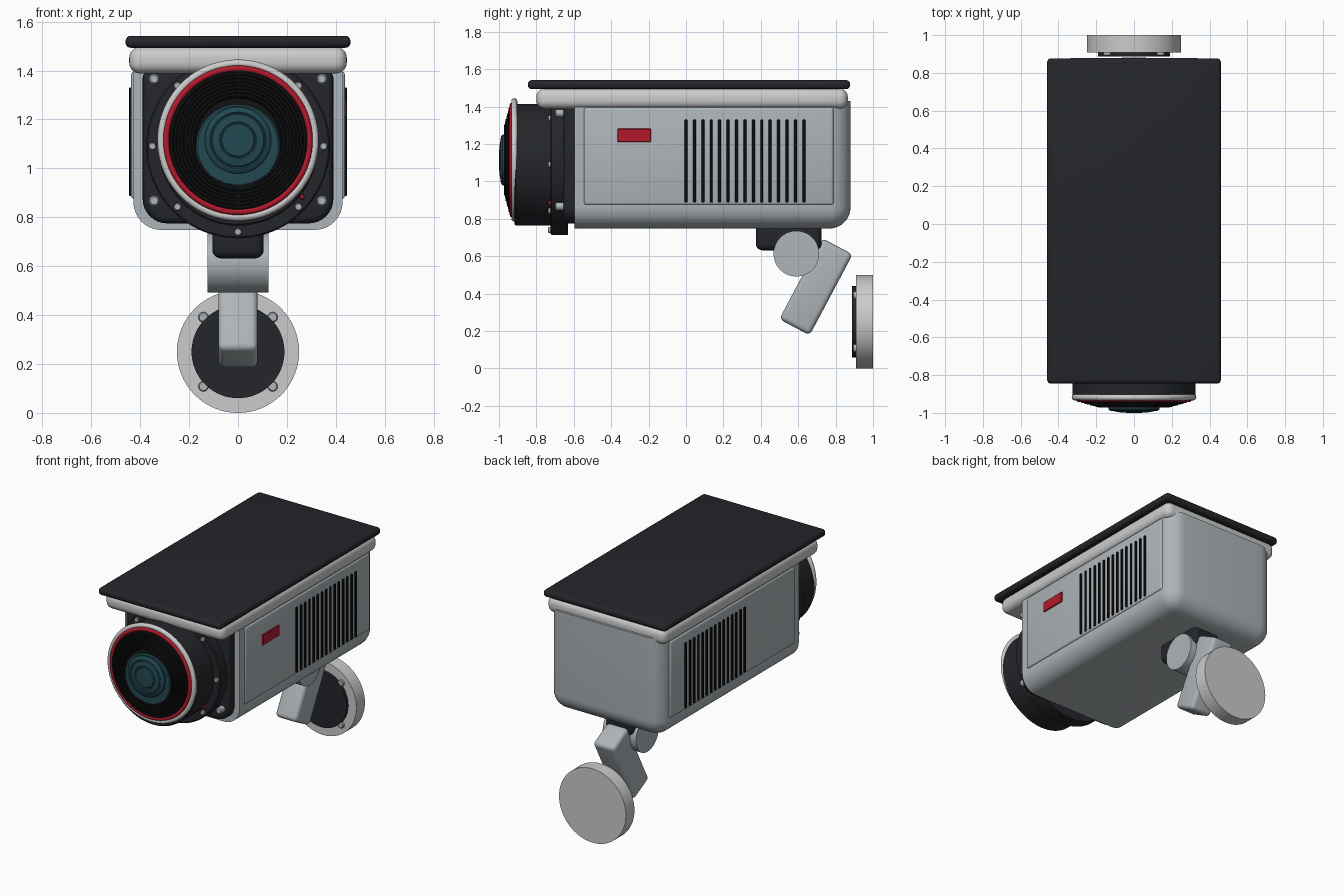
import bpy, bmesh, math
from mathutils import Matrix, Vector

if "Cube" in bpy.data.objects:
    bpy.data.objects.remove(bpy.data.objects["Cube"])


def material(name, rgb):
    m = bpy.data.materials.new(name)
    m.diffuse_color = (*rgb, 1)
    m.use_nodes = True
    m.node_tree.nodes["Principled BSDF"].inputs["Base Color"].default_value = m.diffuse_color
    return m


GREY = material("body_grey", (0.42, 0.46, 0.48))
DARK = material("dark", (0.018, 0.019, 0.023))
BLACK = material("black", (0.006, 0.006, 0.007))
RED = material("red", (0.45, 0.01, 0.025))
TEAL = material("lens_teal", (0.016, 0.065, 0.085))


def finish(name, bm, mat):
    bmesh.ops.remove_doubles(bm, verts=bm.verts, dist=1e-5)
    bmesh.ops.recalc_face_normals(bm, faces=bm.faces)
    me = bpy.data.meshes.new(name)
    bm.to_mesh(me)
    bm.free()
    ob = bpy.data.objects.new(name, me)
    bpy.context.collection.objects.link(ob)
    if mat:
        me.materials.append(mat)
    bpy.ops.object.select_all(action='DESELECT')
    ob.select_set(True)
    bpy.context.view_layer.objects.active = ob
    bpy.ops.object.shade_smooth_by_angle(angle=math.radians(35))
    return ob


def box(name, lo, hi, mat=None, bevel=0, seg=4, pick=None, corner=0, tilt=0):
    """Box from two corners; `pick` edges get the big `corner` radius, all sharp edges get `bevel`."""
    lo, hi = Vector(lo), Vector(hi)
    bm = bmesh.new()
    bmesh.ops.create_cube(bm, size=1)
    bmesh.ops.scale(bm, vec=hi - lo, verts=bm.verts)
    c = (lo + hi) / 2
    if pick:
        es = [e for e in bm.edges if pick(*(v.co + c for v in e.verts))]
        bmesh.ops.bevel(bm, geom=es, offset=corner, segments=8, profile=0.5, affect='EDGES')
    if bevel:
        es = [e for e in bm.edges if e.calc_face_angle(0) > 0.6]
        bmesh.ops.bevel(bm, geom=es, offset=bevel, segments=seg, profile=0.5, affect='EDGES')
    bmesh.ops.transform(bm, matrix=Matrix.Translation(c) @ Matrix.Rotation(tilt, 4, 'X'), verts=bm.verts)
    return finish(name, bm, mat)


def lathe(name, pts, centre, mat=None, axis='Y', steps=64, closed=False):
    """Revolve (radius, position) points about the Y or X axis through `centre`."""
    bm = bmesh.new()
    vs = [bm.verts.new((r, a, 0)) for r, a in pts]
    es = [bm.edges.new(p) for p in zip(vs, vs[1:])]
    if closed:
        es.append(bm.edges.new((vs[-1], vs[0])))
    bmesh.ops.spin(bm, geom=vs + es, cent=(0, 0, 0), axis=(0, 1, 0), angle=2 * math.pi, steps=steps)
    if axis == 'X':
        bmesh.ops.rotate(bm, matrix=Matrix.Rotation(math.pi / 2, 3, 'Z'), verts=bm.verts)
    bmesh.ops.translate(bm, vec=centre, verts=bm.verts)
    return finish(name, bm, mat)


def disc(name, r, y0, y1, x, z, mat=None, edge=0.0, steps=64):
    pts = [(0, y1), (r, y1), (r, y0 + edge), (r - edge, y0), (0, y0)]
    return lathe(name, pts, (x, 0, z), mat, steps=steps)


def ring(name, R, r, y, z, mat, stretch=1.0):
    pts = [(R + r * math.cos(t), y + stretch * r * math.sin(t))
           for t in (i * math.pi / 6 for i in range(12))]
    return lathe(name, pts, (0, 0, z), mat, closed=True, steps=80)


# Roof plate and lighter rim below it
box("sunshield", (-0.46, -0.845, 1.493), (0.46, 0.877, 1.542), DARK, 0.021)
box("shield_rim", (-0.445, -0.80, 1.388), (0.445, 0.865, 1.497), None, 0.045, 6)

# Housing: rounded below and at the back
box("housing", (-0.428, -0.595, 0.748), (0.428, 0.88, 1.43), GREY,
    pick=lambda a, b: (a.z < 1 and b.z < 1 and not (a.y < 0 and b.y < 0))
    or (a.y > 0 and b.y > 0 and abs(a.x - b.x) < 0.1), corner=0.115)

# Dark front face
box("front_bezel", (-0.39, -0.656, 0.775), (0.39, -0.56, 1.40), DARK, 0.03, 4,
    pick=lambda a, b: a.z < 1 and b.z < 1 and abs(a.y - b.y) > 0.01, corner=0.10)

# Side panels with vent slots
for s, side in ((-1, "left"), (1, "right")):
    def span(a, b):
        return min(s * a, s * b), max(s * a, s * b)
    x0, x1 = span(0.40, 0.437)
    box(f"side_panel_{side}", (x0, -0.545, 0.875), (x1, 0.788, 1.395), GREY, 0.012, 3)
    x0, x1 = span(0.42, 0.446)
    for i in range(15):
        y = 0.045 * i
        box(f"vent_{side}_{i + 1}", (x0, y - 0.008, 0.888), (x1, y + 0.008, 1.33), BLACK, 0.003, 1)
box("side_badge", (0.42, -0.367, 1.21), (0.444, -0.188, 1.282), RED, 0.003, 1)

# Lens flange, barrel and trim rings
CZ, RZ = 1.09, 1.115
disc("lens_flange", 0.376, -0.725, -0.63, 0, CZ, DARK, 0.006, 80)
lathe("lens_barrel", [(0, -0.70), (0.325, -0.70), (0.325, -0.910), (0.318, -0.917), (0, -0.917)],
      (0, 0, CZ), DARK, steps=80)
ring("lens_trim", 0.314, 0.016, -0.918, RZ, None)
ring("lens_red_ring", 0.293, 0.013, -0.930, RZ, RED)

# Ridged inner cone
pts = [(0, -0.90), (0.285, -0.90), (0.283, -0.942)]
for i in range(7):
    r, y = 0.277 - 0.0145 * i, -0.945 - 0.004 * i
    pts += [(r, y - 0.003), (r - 0.008, y - 0.003), (r - 0.010, y + 0.006), (r - 0.0135, y + 0.006)]
pts += [(0.172, -0.958), (0, -0.958)]
lathe("lens_ridges", pts, (0, 0, RZ), BLACK, steps=80)

# Glass
lathe("lens_glass_outer", [(0, -0.94), (0.172, -0.94), (0.172, -0.964), (0.165, -0.970), (0, -0.972)],
      (0, 0, CZ), TEAL)
lathe("lens_glass_inner", [(0, -0.95), (0.136, -0.95), (0.136, -0.980), (0.130, -0.987),
                           (0.115, -0.991), (0.110, -0.987), (0.105, -0.992), (0.075, -0.997),
                           (0.070, -0.993), (0.065, -0.998), (0.03, -1.0), (0, -1.0)],
      (0, 0, RZ), TEAL)

# Front screws and indicator
for i in range(8):
    a = i * math.pi / 4
    disc(f"flange_screw_{i + 1}", 0.016, -0.738, -0.70, 0.35 * math.cos(a), CZ + 0.35 * math.sin(a),
         GREY, 0.004, 16)
for sx in (-1, 1):
    for z in (0.867, 1.365):
        disc("bezel_screw", 0.021, -0.70, -0.64, sx * 0.343, z, GREY, 0.006, 20)
disc("indicator_light", 0.011, -0.738, -0.70, 0.262, 0.884, RED, 0.004, 16)

# Mount: block, pivot, tilted arm
box("mount_block", (-0.105, 0.373, 0.632), (0.105, 0.725, 0.78), DARK, 0.035, 5)
lathe("pivot", [(0, -0.125), (0.122, -0.125), (0.122, 0.125), (0, 0.125)],
      (0, 0.59, 0.614), GREY, axis='X')
box("mount_arm", (-0.08, 0.695 - 0.092, 0.437 - 0.245), (0.08, 0.695 + 0.092, 0.437 + 0.245),
    GREY, 0.026, 4, tilt=-math.radians(28))

# Wall plate
disc("wall_plate", 0.25, 0.908, 1.0, 0, 0.25)
disc("wall_plate_pad", 0.19, 0.888, 0.92, 0, 0.25, DARK)
for i in range(4):
    a = math.pi / 4 + i * math.pi / 2
    disc(f"wall_bolt_{i + 1}", 0.021, 0.892, 0.92, 0.2 * math.cos(a), 0.25 + 0.2 * math.sin(a),
         GREY, 0.004, 16)
